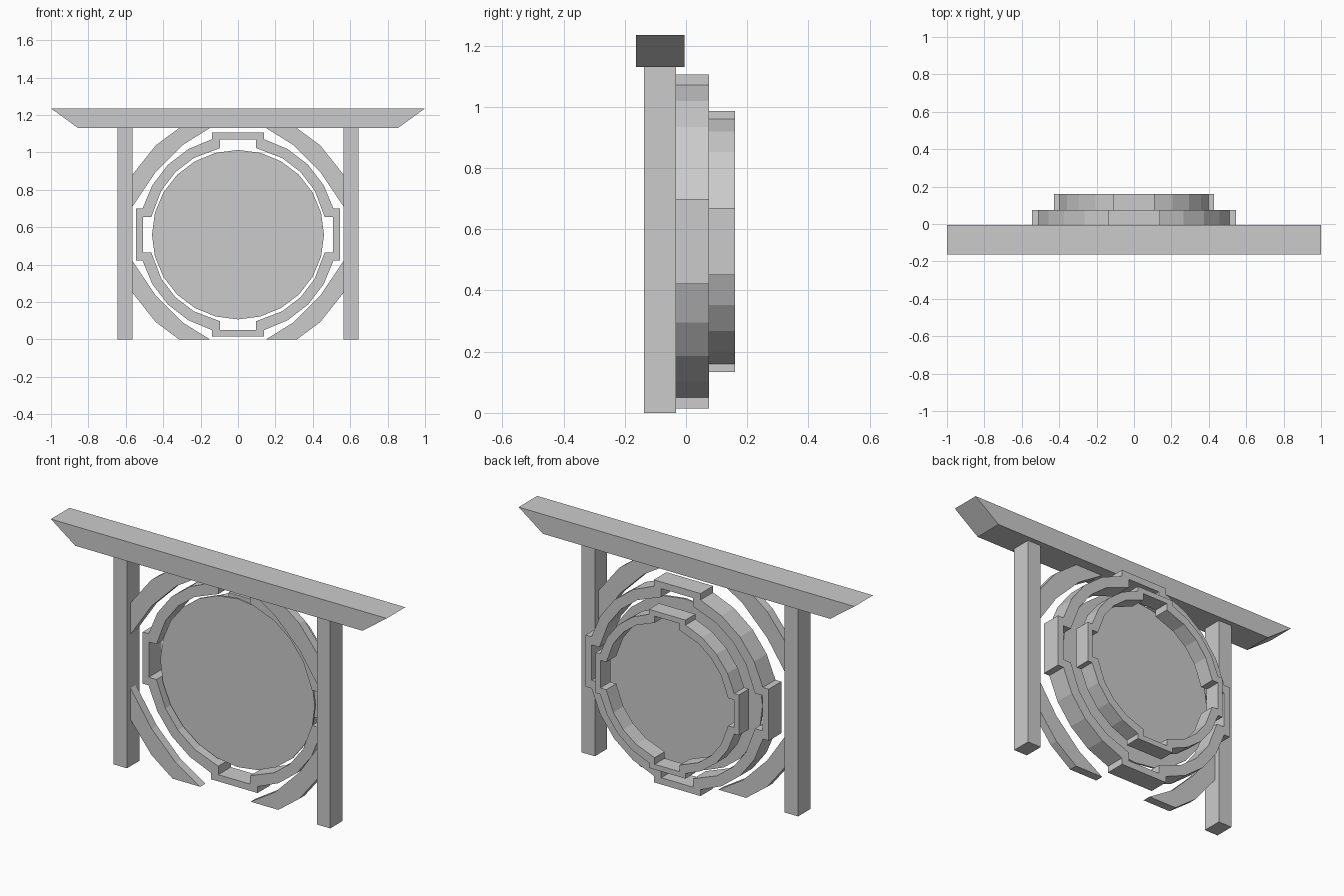
import bpy, math

if "Cube" in bpy.data.objects:
    bpy.data.objects.remove(bpy.data.objects["Cube"])

CZ = 0.56  # height of the ring centre


def extrude(name, polys, y0, y1):
    """Extrude counter-clockwise (x, z) polygons from y0 to y1."""
    verts, faces = [], []
    for p in polys:
        b, n = len(verts), len(p)
        verts += [(x, y0, z) for x, z in p] + [(x, y1, z) for x, z in p]
        faces.append(list(range(b, b + n)))
        faces.append(list(range(b + 2 * n - 1, b + n - 1, -1)))
        for i in range(n):
            j = (i + 1) % n
            faces.append([b + i, b + n + i, b + n + j, b + j])
    me = bpy.data.meshes.new(name)
    me.from_pydata(verts, [], faces)
    me.update()
    ob = bpy.data.objects.new(name, me)
    bpy.context.collection.objects.link(ob)
    return ob


def mirror(p):
    return [(-x, z) for x, z in reversed(p)]


def box(x0, x1, z0, z1):
    return [(x0, z0), (x1, z0), (x1, z1), (x0, z1)]


# Top beam with slanted ends
extrude("top_beam", [[(-0.855, 1.13), (0.855, 1.13), (1, 1.235), (-1, 1.235)]],
        -0.163, -0.005)

# Posts
for side, p in (("right", box(0.565, 0.645, 0, 1.13)),
                ("left", box(-0.645, -0.565, 0, 1.13))):
    extrude(side + "_post", [p], -0.137, -0.032)

# Curved corner braces
arc = [(0.565, 0.315), (0.44, 0.472), (0.315, 0.565),
       (0.15, 0.565), (0.295, 0.475), (0.44, 0.33), (0.565, 0.145)]
upper = [(x, 0.565 + z) for x, z in arc]
lower = [(x, 0.565 - z) for x, z in reversed(arc)]
for name, p in (("upper", upper), ("lower", lower)):
    extrude(name + "_right_brace", [p], -0.107, -0.062)
    extrude(name + "_left_brace", [mirror(p)], -0.107, -0.062)


# Rings with four rectangular tabs
def loop(tab_r, tab_w, r):
    a0 = math.asin(tab_w / r)
    e = r * math.cos(a0)
    quarter = [(tab_r, -tab_w), (tab_r, tab_w), (e, tab_w)]
    quarter += [(r * math.cos(math.radians(a)), r * math.sin(math.radians(a)))
                for a in (30, 45, 60)]
    quarter.append((tab_w, e))
    pts = []
    for k in range(4):
        c, s = ((1, 0), (0, 1), (-1, 0), (0, -1))[k]
        pts += [(c * x - s * z, s * x + c * z) for x, z in quarter]
    return pts


def tab_ring(name, s, y0, y1):
    out, inn = loop(0.545, 0.139, 0.529), loop(0.509, 0.095, 0.473)
    n = len(out)
    verts = [(x * s, y, CZ + z * s) for y in (y0, y1) for lp in (out, inn) for x, z in lp]
    faces = []
    for i in range(n):
        j = (i + 1) % n
        faces += [[i, j, n + j, n + i],
                  [2 * n + j, 2 * n + i, 3 * n + i, 3 * n + j],
                  [j, i, 2 * n + i, 2 * n + j],
                  [n + i, n + j, 3 * n + j, 3 * n + i]]
    me = bpy.data.meshes.new(name)
    me.from_pydata(verts, [], faces)
    me.update()
    bpy.context.collection.objects.link(bpy.data.objects.new(name, me))


tab_ring("large_ring", 1.0, -0.032, 0.075)
tab_ring("small_ring", 0.783, 0.075, 0.16)

# Central disc
disc = [(0.46 * math.cos(math.tau * i / 24), CZ + 0.453 * math.sin(math.tau * i / 24))
        for i in range(24)]
extrude("disc", [disc], -0.004, 0.006)
